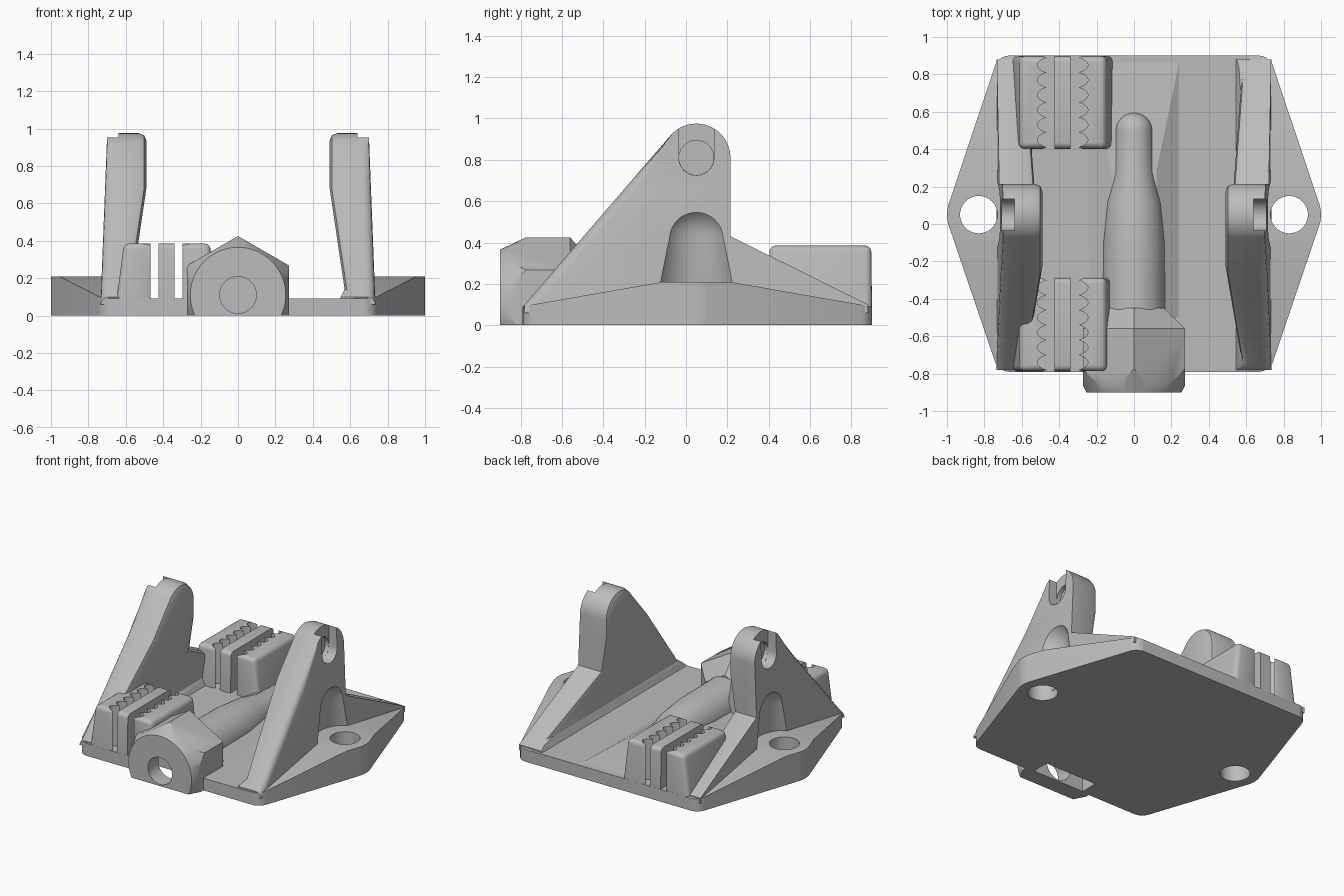
import bpy, bmesh
from math import sin, cos, pi, radians
from mathutils import Matrix, Vector

cube = bpy.data.objects.get("Cube")
if cube:
    bpy.data.objects.remove(cube)

grey = bpy.data.materials.new("plain grey")
grey.use_nodes = True
grey.diffuse_color = (0.5, 0.5, 0.5, 1)
grey.node_tree.nodes["Principled BSDF"].inputs["Base Color"].default_value = (0.5, 0.5, 0.5, 1)

AXIS_Z = 0.11      # height of the screw axis
PIVOT = (0.05, 0.81)   # y, z of the pivot in the arms
BOLT = (0.83, 0.05)    # x, y of the mounting bolt


def make(name, bm):
    bmesh.ops.recalc_face_normals(bm, faces=bm.faces)
    mesh = bpy.data.meshes.new(name)
    bm.to_mesh(mesh)
    bm.free()
    obj = bpy.data.objects.new(name, mesh)
    mesh.materials.append(grey)
    bpy.context.collection.objects.link(obj)
    return obj


def prism_bm(pts, axis, a, b):
    """Extrude a closed outline along an axis from a to b."""
    place = {"X": lambda u, v: (a, u, v), "Y": lambda u, v: (u, a, v), "Z": lambda u, v: (u, v, a)}[axis]
    bm = bmesh.new()
    face = bm.faces.new([bm.verts.new(place(u, v)) for u, v in pts])
    new = bmesh.ops.extrude_face_region(bm, geom=[face])["geom"]
    shift = Vector([b - a if c == axis else 0 for c in "XYZ"])
    bmesh.ops.translate(bm, vec=shift, verts=[g for g in new if isinstance(g, bmesh.types.BMVert)])
    bmesh.ops.recalc_face_normals(bm, faces=bm.faces)
    return bm


def prism(name, pts, axis, a, b):
    return make(name, prism_bm(pts, axis, a, b))


def box(name, x0, x1, y0, y1, z0, z1):
    return prism(name, [(x0, y0), (x1, y0), (x1, y1), (x0, y1)], "Z", z0, z1)


def lathe(name, pts, steps, matrix):
    """Turn (radius, height) points about z, then place the result."""
    bm = bmesh.new()
    vs = [bm.verts.new((0, r, h)) for r, h in pts]
    es = [bm.edges.new(p) for p in zip(vs, vs[1:])]
    bmesh.ops.spin(bm, geom=vs + es, cent=(0, 0, 0), axis=(0, 0, 1), angle=2 * pi, steps=steps)
    bmesh.ops.remove_doubles(bm, verts=bm.verts, dist=1e-5)
    bm.transform(matrix)
    return make(name, bm)


def hull_bm(pts):
    bm = bmesh.new()
    for p in pts:
        bm.verts.new(p)
    bmesh.ops.convex_hull(bm, input=bm.verts)
    bmesh.ops.dissolve_limit(bm, angle_limit=0.01, verts=bm.verts, edges=bm.edges)
    bmesh.ops.recalc_face_normals(bm, faces=bm.faces)
    return bm


def combine(obj, tool, op="DIFFERENCE"):
    mod = obj.modifiers.new("cut", "BOOLEAN")
    mod.operation, mod.object, mod.solver = op, tool, "EXACT"
    bpy.context.view_layer.objects.active = obj
    bpy.ops.object.modifier_apply(modifier=mod.name)


def arc(cy, cz, r, a0, a1, n):
    return [(cy + r * cos(radians(a0 + (a1 - a0) * i / n)),
             cz + r * sin(radians(a0 + (a1 - a0) * i / n))) for i in range(n + 1)]


def outline():
    """Six-sided plan with rounded corners."""
    bm = bmesh.new()
    hexagon = [(1.01, 0.05), (0.725, 0.9), (-0.725, 0.9), (-1.01, 0.05), (-0.725, -0.79), (0.725, -0.79)]
    bm.faces.new([bm.verts.new((x, y, 0)) for x, y in hexagon])
    bmesh.ops.bevel(bm, geom=bm.verts[:], offset=0.055, segments=5, profile=0.5, affect="VERTICES")
    bm.faces.ensure_lookup_table()
    pts = [(v.co.x, v.co.y) for v in bm.faces[0].verts]
    bm.free()
    return pts


along_y = Matrix.Translation((0, 0, AXIS_Z)) @ Matrix.Rotation(-pi / 2, 4, "X")
plan = outline()
parts, tools = [], []

# Shared cutters for the screw hole and the nut pocket
drill = lathe("drill_cutter", [(0, -1), (0.098, -1), (0.098, -0.52), (0, -0.52)], 40, along_y)
pocket = box("pocket_cutter", -0.21, 0.21, -0.78, -0.65, -0.1, 0.27)
tools += [drill, pocket]

# Base plate
base = prism("base_plate", plan, "Z", 0, 0.09)
combine(base, drill)
combine(base, pocket)
parts.append(base)

# Side wings, bolt holes and arms
for s, side in ((1, "left"), (-1, "right")):
    bolt = Matrix.Translation((s * BOLT[0], BOLT[1], 0))
    hole = lathe("bolt_cutter", [(0, -0.1), (0.1, -0.1), (0.1, 0.5), (0, 0.5)], 40, bolt)
    dome = [(r, z) for r, z in arc(0, 0.42, 0.17, 0, 90, 10)]
    dome[-1] = (0, dome[-1][1])
    recess = lathe("recess_cutter", [(0, 0.21), (0.2, 0.21)] + dome, 48, bolt)
    slot_pts = arc(*PIVOT, 0.085, 180, 360, 16) + [(PIVOT[0] + 0.085, 1.1), (PIVOT[0] - 0.085, 1.1)]
    slot = prism("slot_cutter", slot_pts, "X", s * 0.64, s * 0.9)
    socket = prism("socket_cutter", arc(*PIVOT, 0.084, 0, 350, 35), "X", s * 0.61, s * 0.9)
    tools += [hole, recess, slot, socket]

    wing = prism(side + "_wing", [(-0.85, 0.03), (0.95, 0.03), (0.95, 0.081), (0.21, 0.21),
                                  (-0.11, 0.21), (-0.85, 0.081)], "X", s * 0.62, s * 1.1)
    trim = prism("plan_cutter", plan, "Z", -0.1, 0.5)
    tools.append(trim)
    combine(wing, trim, "INTERSECT")
    combine(wing, hole)
    combine(base, hole)
    parts.append(wing)

    # Arm: side profile, thickness following height
    profile = [(-0.78, 0.06), (0.88, 0.06), (0.88, 0.1), (0.215, 0.43)]
    profile += arc(*PIVOT, 0.165, 0, 139, 20) + [(-0.78, 0.1)]
    bm = prism_bm(profile, "X", 0, 1)
    for level in (0.14, 0.68):
        bmesh.ops.bisect_plane(bm, geom=bm.verts[:] + bm.edges[:] + bm.faces[:],
                               plane_co=(0, 0, level), plane_no=(0, 0, 1))
    for v in bm.verts:
        z = v.co.z
        if v.co.x > 0.5:
            v.co.x = 0.735 - 0.035 * (z - 0.06) / 0.9
        elif z < 0.14:
            v.co.x = 0.57 - 0.5 * (0.14 - z)
        else:
            v.co.x = 0.57 - 0.08 * min(1, (z - 0.14) / 0.54)
    bm.normal_update()

    def rim(test):
        return [e for e in bm.edges if all(test(v.co) for v in e.verts)
                and sorted(abs(f.normal.x) > 0.8 for f in e.link_faces) == [False, True]]

    bmesh.ops.bevel(bm, geom=rim(lambda c: c.x < 0.6 and c.z > 0.12), offset=0.04,
                    segments=2, profile=0.5, affect="EDGES")
    bm.normal_update()
    bmesh.ops.bevel(bm, geom=rim(lambda c: c.x > 0.65 and c.z > 0.08 and c.y < -0.07),
                    offset=0.045, segments=4, profile=0.5, affect="EDGES")
    for v in bm.verts:
        v.co.x *= s
    arm = make(side + "_arm", bm)
    for tool in (recess, socket, slot):
        combine(arm, tool)
    parts.append(arm)

# Sloped bed under the screw barrel
bed = []
for s in (1, -1):
    bed += [(s * 0.29, -0.5, 0.06), (s * 0.29, 0.86, 0.06), (s * 0.24, 0.86, 0.09),
            (s * 0.12, -0.5, 0.16), (s * 0.12, 0.28, 0.16)]
parts.append(make("barrel_bed", hull_bm(bed)))

# Screw barrel with a domed end
tip = [(r, y) for r, y in arc(0, 0.495, 0.1, 0, 90, 8)]
tip[-1] = (0, tip[-1][1])
barrel = lathe("screw_barrel", [(0, -0.48), (0.168, -0.48), (0.165, -0.1), (0.145, 0.12), (0.108, 0.28)] + tip,
               48, along_y)
floor_trim = box("floor_cutter", -0.5, 0.5, -1.1, 0.9, -0.6, 0)
tools.append(floor_trim)
combine(barrel, floor_trim)
parts.append(barrel)

# Six-sided housing with a chamfered front
nut = lathe("nut_housing", [(0, -0.9), (0.315, -0.9), (0.315, -0.56), (0.185, -0.45), (0, -0.45)], 6, along_y)
chamfer = lathe("chamfer_cutter", [(0, -0.9), (0.255, -0.9), (0.36, -0.68), (0.36, -0.3), (0, -0.3)], 64, along_y)
tools.append(chamfer)
combine(nut, chamfer, "INTERSECT")
for tool in (floor_trim, drill, pocket):
    combine(nut, tool)
parts.append(nut)

# Clamp blocks with two toothed slots each
for name, y0, y1 in (("front", -0.79, -0.285), ("rear", 0.4, 0.9)):
    pts = [(x, y, z) for z, x0, x1, t in ((0.04, -0.655, -0.11, 0), (0.385, -0.61, -0.15, 0.004))
           for x in (x0, x1) for y in (y0 + t, y1 - t)]
    bm = hull_bm(pts)
    bmesh.ops.bevel(bm, geom=[e for e in bm.edges if max(v.co.z for v in e.verts) > 0.2],
                    offset=0.03, segments=4, profile=0.5, affect="EDGES")
    block = make(name + "_clamp_block", bm)
    for flat, cusp, d in ((-0.425, -0.467, -1), (-0.34, -0.296, 1)):
        n = 64
        wave = [(cusp + d * 0.05 * abs(sin(pi * i / 8)) ** 0.7, y0 - 0.07 + 0.64 * i / n) for i in range(n + 1)]
        teeth = prism("teeth_cutter", [(flat, wave[0][1])] + wave + [(flat, wave[-1][1])], "Z", 0.088, 0.6)
        tools.append(teeth)
        combine(block, teeth)
    if name == "front":
        combine(block, drill)
        combine(block, pocket)
    parts.append(block)

# Remove the cutters and shade the parts
for tool in tools:
    bpy.data.objects.remove(tool)
for obj in parts:
    bpy.ops.object.select_all(action="DESELECT")
    obj.select_set(True)
    bpy.context.view_layer.objects.active = obj
    bpy.ops.object.shade_smooth_by_angle(angle=radians(30))
